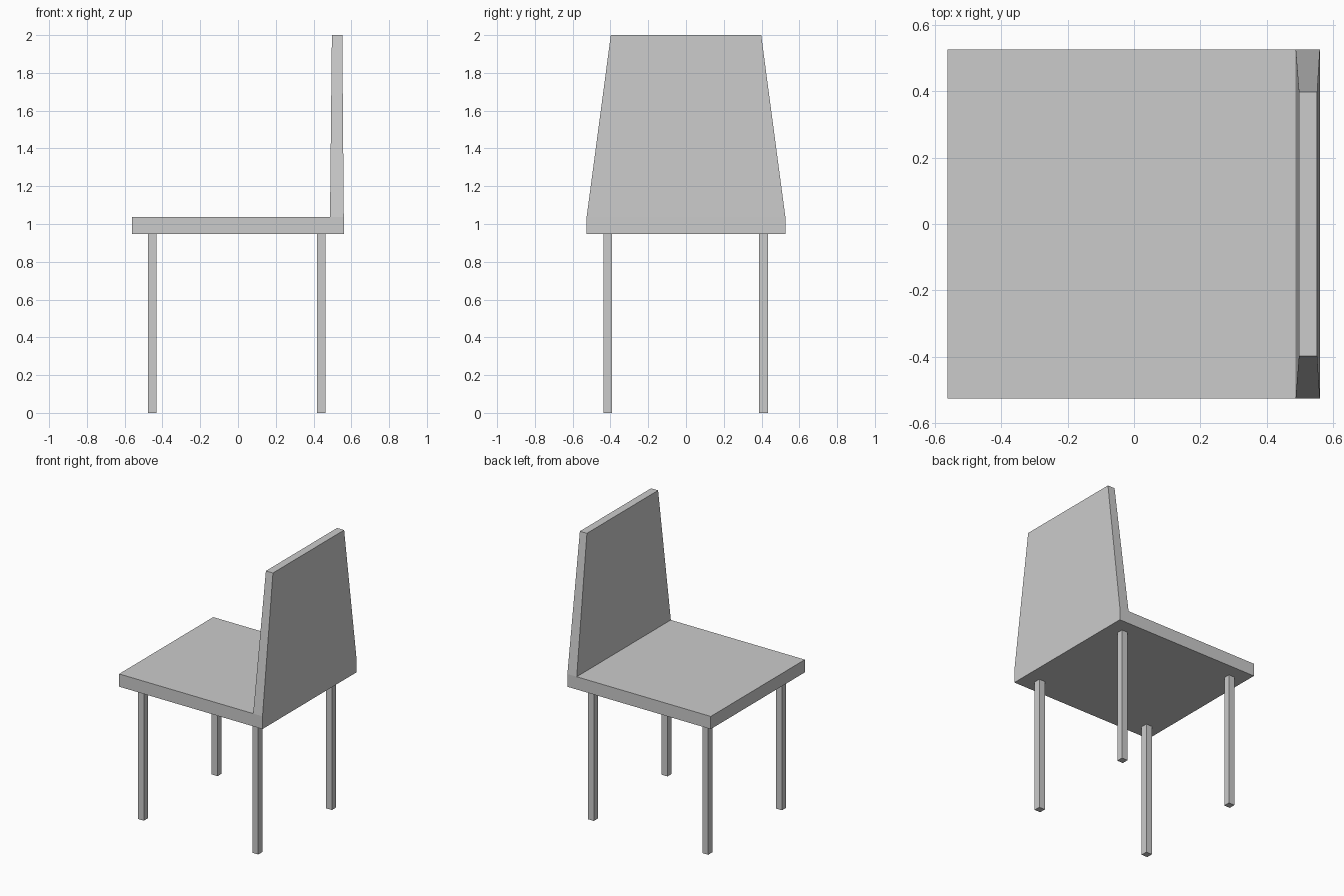
import bpy, bmesh

if "Cube" in bpy.data.objects:
    bpy.data.objects.remove(bpy.data.objects["Cube"])

grey = bpy.data.materials.new("plain grey")
grey.diffuse_color = (0.6, 0.6, 0.6, 1)
grey.use_nodes = True
grey.node_tree.nodes["Principled BSDF"].inputs["Base Color"].default_value = grey.diffuse_color


def finish(name, bm):
    bmesh.ops.recalc_face_normals(bm, faces=bm.faces)
    mesh = bpy.data.meshes.new(name)
    bm.to_mesh(mesh)
    bm.free()
    mesh.materials.append(grey)
    obj = bpy.data.objects.new(name, mesh)
    bpy.context.collection.objects.link(obj)
    return obj


def add_box(bm, x0, x1, y0, y1, z0, z1):
    verts = bmesh.ops.create_cube(bm, size=1)["verts"]
    for v in verts:
        v.co = (x1 if v.co.x > 0 else x0,
                y1 if v.co.y > 0 else y0,
                z1 if v.co.z > 0 else z0)


# Seat slab, with the tapered backrest extruded from a strip at its +x edge
bm = bmesh.new()
add_box(bm, -0.562, 0.56, -0.526, 0.526, 0.947, 1.037)
bmesh.ops.bisect_plane(bm, geom=bm.verts[:] + bm.edges[:] + bm.faces[:],
                       plane_co=(0.487, 0, 0), plane_no=(1, 0, 0))
bm.normal_update()
strip = [f for f in bm.faces
         if f.normal.z > 0.9 and f.calc_center_median().x > 0.487]
ext = bmesh.ops.extrude_face_region(bm, geom=strip)
bmesh.ops.delete(bm, geom=strip, context="FACES_ONLY")
for v in ext["geom"]:
    if isinstance(v, bmesh.types.BMVert):
        v.co = (0.552 if v.co.x > 0.52 else 0.497,
                0.398 if v.co.y > 0 else -0.398, 2.0)
finish("seat_and_backrest", bm)

# Four thin square legs
for x_name, x in (("front", -0.454), ("back", 0.441)):
    for y_name, y in (("left", -0.414), ("right", 0.41)):
        bm = bmesh.new()
        add_box(bm, x - 0.023, x + 0.023, y - 0.023, y + 0.023, 0, 0.947)
        finish(f"{x_name}_{y_name}_leg", bm)
